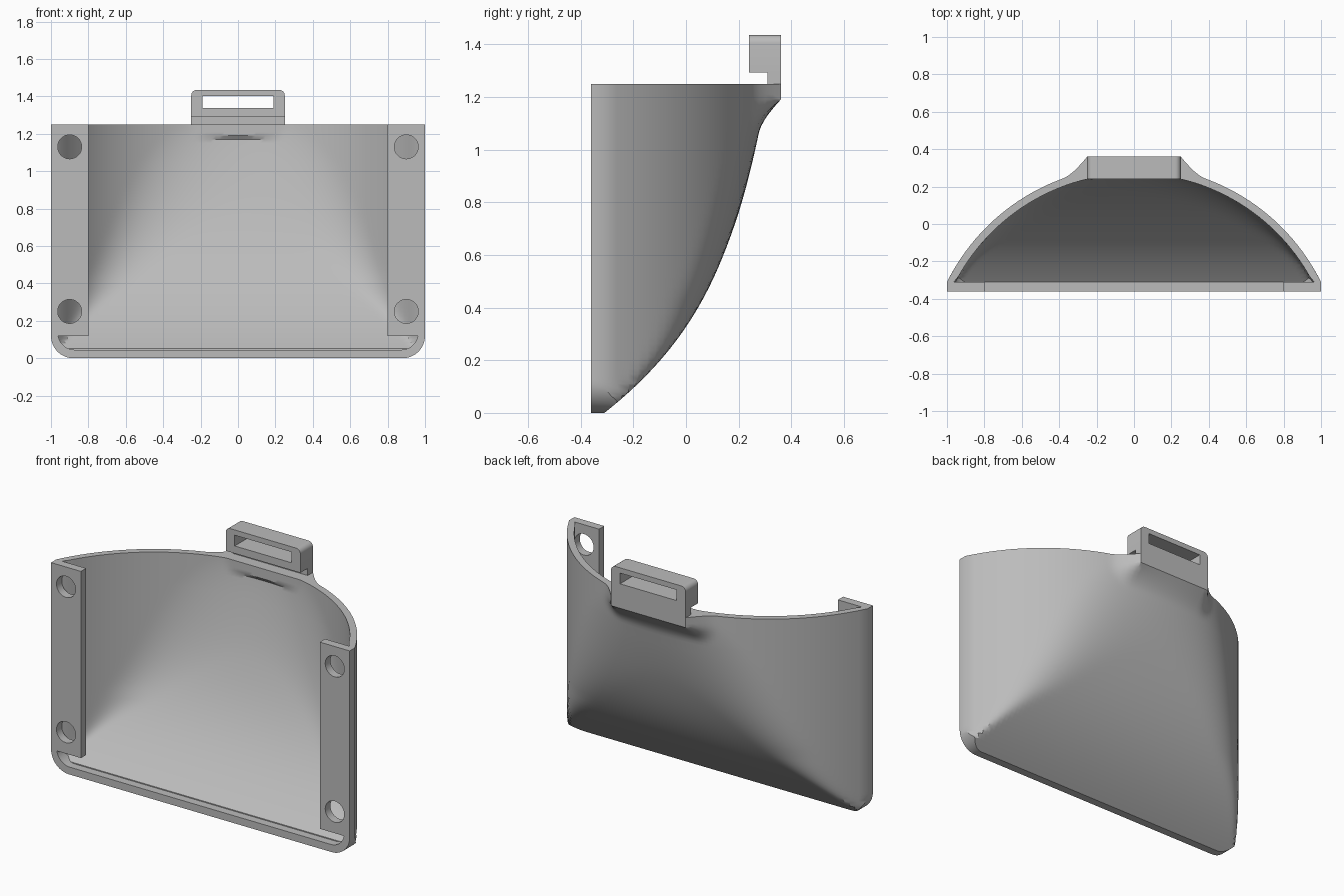
import bpy, bmesh
from math import sqrt, hypot, sin, cos, pi, radians

cube = bpy.data.objects.get("Cube")
if cube:
    bpy.data.objects.remove(cube, do_unlink=True)

grey = bpy.data.materials.new("plain_grey")
grey.use_nodes = True
COLOR = (0.5, 0.5, 0.5, 1)
grey.diffuse_color = COLOR
grey.node_tree.nodes["Principled BSDF"].inputs["Base Color"].default_value = COLOR

FRONT, BACK, TOP = -0.36, -0.31, 1.25
WALL = 0.04
TAB_HALF, TAB_BACK, TAB_FRONT = 0.25, 0.36, 0.24


def add_object(name, bm):
    """Clean the mesh, link it and shade it smooth with sharp edges."""
    bmesh.ops.remove_doubles(bm, verts=bm.verts, dist=0.0002)
    bmesh.ops.recalc_face_normals(bm, faces=bm.faces)
    mesh = bpy.data.meshes.new(name)
    bm.to_mesh(mesh)
    bm.free()
    mesh.materials.append(grey)
    obj = bpy.data.objects.new(name, mesh)
    bpy.context.collection.objects.link(obj)
    bpy.ops.object.select_all(action='DESELECT')
    obj.select_set(True)
    bpy.context.view_layer.objects.active = obj
    bpy.ops.object.shade_smooth_by_angle(angle=radians(30))
    return obj


def scoop_depth(x, z, inset):
    """Blend of an upright arch and a curved back profile."""
    arch = sqrt((1.116 - inset) ** 2 - x * x) - 0.806
    slope = 1.27 - 2.26 * z + 1.35 * z * z
    profile = BACK + 1.27 * z - 1.13 * z ** 2 + 0.45 * z ** 3
    profile -= inset * sqrt(1 + slope * slope)
    k = 0.12 * min(1, z / 0.4) + 0.001
    h = max(k - abs(arch - profile), 0) / k
    return max(BACK, min(arch, profile) - h * h * k / 4)


def outer_depth(x, z):
    # The wall flares out to meet the clip
    y = scoop_depth(x, z, 0)
    d = hypot(max(abs(x) - TAB_HALF, 0), max(1.19 - z, 0)) / 0.13
    return y + (TAB_BACK - y) * max(0, 1 - d) ** 2


def inner_depth(x, z):
    y = scoop_depth(x, z, WALL)
    if abs(x) < TAB_HALF + 0.01 and z > 1.18:
        y = min(y, TAB_FRONT)
    return y


def surface(bm, depth, half, base, radius, columns=80):
    """Rows of points, padded at the sides and bottom by the front rim."""
    heights = [base + (1.05 - base) * (i / 40) ** 2 for i in range(41)]
    heights += [1.05 + 0.02 * i for i in range(1, 11)]
    rows = []
    for z in heights:
        drop = max(0, radius - (z - base))
        wide = half - radius + sqrt(max(0, radius ** 2 - drop ** 2))
        xs = [wide * (2 * i / columns - 1) for i in range(columns + 1)]
        row = [(xs[0], FRONT, z)] + [(x, depth(x, z), z) for x in xs]
        rows.append(row + [(xs[-1], FRONT, z)])
    rows.insert(0, [(x, FRONT, z) for x, y, z in rows[0]])
    grid = [[bm.verts.new(p) for p in row] for row in rows]
    for a, b in zip(grid, grid[1:]):
        for i in range(len(a) - 1):
            bm.faces.new((a[i], a[i + 1], b[i + 1], b[i]))
    # Perimeter loop, used to join the two skins
    return (grid[0] + [r[-1] for r in grid[1:]] + grid[-1][-2::-1]
            + [r[0] for r in grid[-2:0:-1]])


# Scoop shell: outer and inner skins joined around the rim
bm = bmesh.new()
outer = surface(bm, outer_depth, 1.0, 0.0, 0.12)
inner = surface(bm, inner_depth, 0.963, 0.045, 0.09)
for i in range(len(outer)):
    j = (i + 1) % len(outer)
    bm.faces.new((outer[i], outer[j], inner[j], inner[i]))
add_object("scoop_shell", bm)


def rect(x0, x1, z0, z1):
    return [(x0, z0), (x1, z0), (x1, z1), (x0, z1)]


def circle(cx, cz, r, n=32):
    return [(cx + r * cos(2 * pi * i / n), cz + r * sin(2 * pi * i / n)) for i in range(n)]


def plate(name, loops, y0, y1):
    """Extruded outline with holes, standing in the xz plane."""
    curve = bpy.data.curves.new(name + "_outline", 'CURVE')
    curve.dimensions, curve.fill_mode = '2D', 'BOTH'
    curve.extrude = (y1 - y0) / 2
    for loop in loops:
        spline = curve.splines.new('POLY')
        spline.points.add(len(loop) - 1)
        for point, (x, z) in zip(spline.points, loop):
            point.co = (x, z, 0, 1)
        spline.use_cyclic_u = True
    helper = bpy.data.objects.new(name + "_outline", curve)
    bpy.context.collection.objects.link(helper)
    mesh = bpy.data.meshes.new_from_object(
        helper.evaluated_get(bpy.context.evaluated_depsgraph_get()))
    bpy.data.objects.remove(helper, do_unlink=True)
    bm = bmesh.new()
    bm.from_mesh(mesh)
    bpy.data.meshes.remove(mesh)
    for v in bm.verts:
        x, z, y = v.co
        v.co = (x, (y0 + y1) / 2 + y, z)
    return add_object(name, bm)


# Mounting flanges with two screw holes each
for side, s in (("left", 1), ("right", -1)):
    x0, x1 = sorted((0.8 * s, 0.975 * s))
    plate(side + "_flange", [rect(x0, x1, 0.12, TOP),
                             circle(0.9 * s, 0.25, 0.064),
                             circle(0.9 * s, 1.13, 0.064)], FRONT, BACK)

# Clip: stem above the rim and a slotted head with rounded top corners
plate("clip_stem", [rect(-TAB_HALF, TAB_HALF, 1.24, 1.3)], 0.31, TAB_BACK)
r, head_top = 0.03, 1.435
head = [(-TAB_HALF, 1.293), (TAB_HALF, 1.293)]
for start, cx in ((0, TAB_HALF - r), (pi / 2, r - TAB_HALF)):
    for i in range(7):
        a = start + i * pi / 12
        head.append((cx + r * cos(a), head_top - r + r * sin(a)))
plate("clip_head", [head, rect(-0.19, 0.19, 1.338, 1.403)], TAB_FRONT, TAB_BACK)
